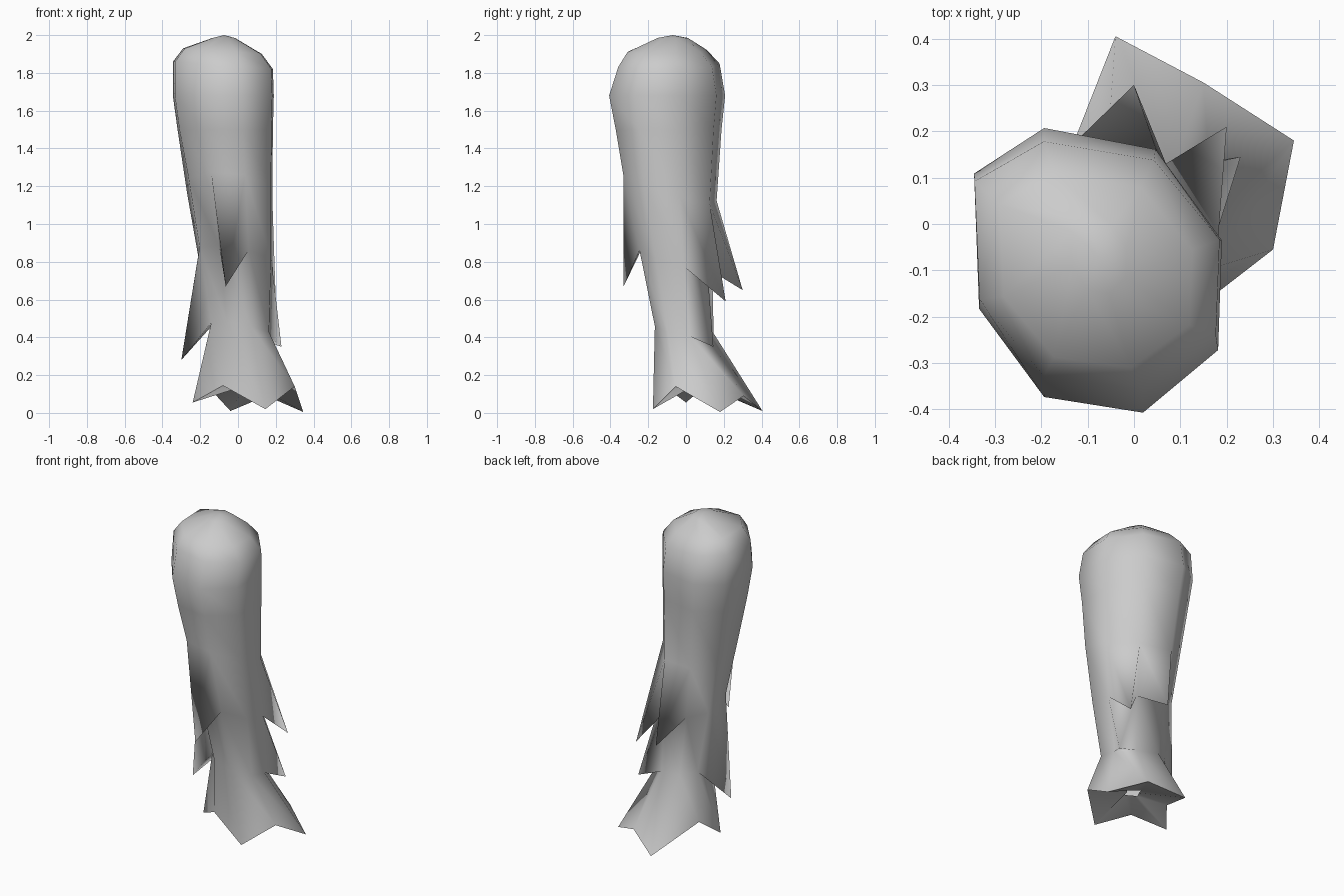
import bpy, bmesh

cube = bpy.data.objects.get("Cube")
if cube:
    bpy.data.objects.remove(cube)

grey = bpy.data.materials.new("plain grey")
grey.use_nodes = True
tone = (0.6, 0.6, 0.6, 1)
grey.diffuse_color = tone
grey.node_tree.nodes["Principled BSDF"].inputs["Base Color"].default_value = tone

# Uneven eight-sided cross-section, scaled for each section of the limb
OUTLINE = [(0.98, 0.21), (0.45, 0.85), (-0.44, 1), (-1, 0.68),
           (-0.96, -0.27), (-0.44, -0.89), (0.35, -1), (0.95, -0.56)]
# Height, centre x, centre y, radius x, radius y, tilt along x, tilt along y
SECTIONS = [
    (1.985, -0.075, -0.07, 0.06, 0.08, 0, 0),
    (1.915, -0.08, -0.1, 0.21, 0.21, -0.015, 0),
    (1.84, -0.077, -0.09, 0.267, 0.268, -0.02, 0),
    (1.68, -0.075, -0.1, 0.27, 0.307, 0, 0),
    (1.5, -0.065, -0.092, 0.255, 0.28, 0, 0),
    (1.19, -0.042, -0.085, 0.228, 0.247, -0.03, -0.08),
    (0.825, -0.013, -0.052, 0.198, 0.194, -0.04, -0.05),
    (0.44, 0.012, -0.01, 0.16, 0.155, -0.03, -0.03),
]
# Ragged flared hem, tips and notches in turn
HEM = [
    (0.345, 0.18, 0.005), (0.15, 0.305, 0.09), (-0.04, 0.405, 0.01), (-0.16, 0.1, 0.14),
    (-0.24, 0.0, 0.055), (-0.08, -0.12, 0.145), (0.145, -0.175, 0.02), (0.3, -0.055, 0.14),
]
# Pointed tufts: upper section, side of the limb, tip
TUFTS = [
    (5, 5, (-0.065, -0.33, 0.67)),
    (5, 1, (0.0, 0.3, 0.65)),
    (5, 0, (0.2, 0.21, 0.59)),
    (6, 3, (-0.3, -0.02, 0.28)),
    (6, 0, (0.23, 0.145, 0.35)),
]


def ring(bm, z, cx, cy, rx, ry, tilt_x, tilt_y):
    return [bm.verts.new((cx + rx * x, cy + ry * y, z + tilt_x * x + tilt_y * y))
            for x, y in OUTLINE]


bm = bmesh.new()
rings = [ring(bm, *s) for s in SECTIONS]
rings.append([bm.verts.new(p) for p in HEM])
# Hollow underside closing in on a small star-shaped hole
hole = []
for i, (x, y) in enumerate(OUTLINE):
    r = 0.03 if i % 2 else 0.05
    hole.append(bm.verts.new((0.07 + r * x, 0.07 + r * y, 0.15)))
rings.append(hole)

# Sides, with chosen faces drawn out to a hanging tip
tips = {(level, side): tip for level, side, tip in TUFTS}
for level, (upper, lower) in enumerate(zip(rings, rings[1:])):
    for i in range(8):
        j = (i + 1) % 8
        corners = (upper[i], lower[i], lower[j], upper[j])
        if (level, i) in tips:
            point = bm.verts.new(tips[level, i])
            for k in range(4):
                bm.faces.new((corners[k], corners[(k + 1) % 4], point))
        else:
            bm.faces.new(corners)

# Rounded crown
crown = bm.verts.new((-0.075, -0.07, 2.0))
for i in range(8):
    bm.faces.new((crown, rings[0][i], rings[0][(i + 1) % 8]))

# Sharp rim, so the underside shades apart from the flared outside
rim = set(rings[-2])
for edge in bm.edges:
    if edge.verts[0] in rim and edge.verts[1] in rim:
        edge.smooth = False
for face in bm.faces:
    face.smooth = True

mesh = bpy.data.meshes.new("tufted_limb")
bm.to_mesh(mesh)
bm.free()
mesh.materials.append(grey)
limb = bpy.data.objects.new("tufted_limb", mesh)
bpy.context.collection.objects.link(limb)
